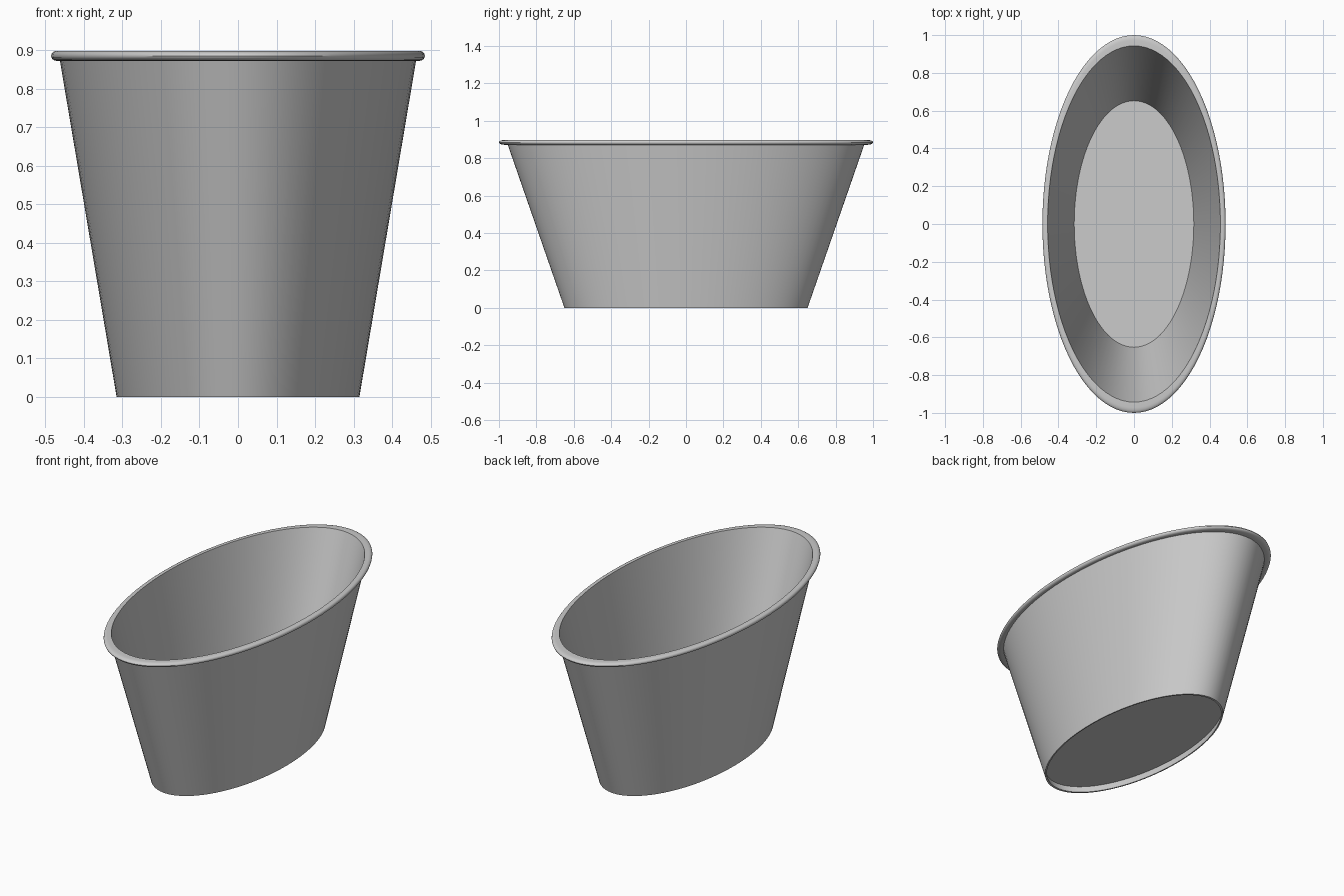
import bpy, bmesh, math

if "Cube" in bpy.data.objects:
    bpy.data.objects.remove(bpy.data.objects["Cube"], do_unlink=True)

SEGMENTS = 96
X_RATIO = 0.485          # width of the oval against its length
RIM_Z, RIM_H = 0.885, 0.013

grey = bpy.data.materials.new("grey metal")
grey.use_nodes = True
colour = (0.6, 0.6, 0.6, 1)
grey.diffuse_color = colour
grey.node_tree.nodes["Principled BSDF"].inputs["Base Color"].default_value = colour


def oval_lathe(name, profile, closed=False):
    """Turn a (radius, z) profile round z, then squash it to an oval."""
    bm = bmesh.new()
    verts = [bm.verts.new((0, r, z)) for r, z in profile]
    pairs = list(zip(verts, verts[1:]))
    if closed:
        pairs.append((verts[-1], verts[0]))
    edges = [bm.edges.new(p) for p in pairs]
    bmesh.ops.spin(bm, geom=verts + edges, cent=(0, 0, 0), axis=(0, 0, 1),
                   angle=math.tau, steps=SEGMENTS, use_merge=False)
    bmesh.ops.remove_doubles(bm, verts=bm.verts, dist=0.0001)
    bmesh.ops.scale(bm, vec=(X_RATIO, 1, 1), verts=bm.verts)
    bmesh.ops.recalc_face_normals(bm, faces=bm.faces)
    mesh = bpy.data.meshes.new(name)
    bm.to_mesh(mesh)
    bm.free()
    mesh.materials.append(grey)
    obj = bpy.data.objects.new(name, mesh)
    bpy.context.collection.objects.link(obj)
    bpy.ops.object.select_all(action="DESELECT")
    obj.select_set(True)
    bpy.context.view_layer.objects.active = obj
    bpy.ops.object.shade_smooth_by_angle(angle=math.radians(35))
    return obj


# Tapered wall with its rolled rim
outer_edge = []
for i in range(9):
    a = -math.pi / 2 + math.pi * i / 8
    outer_edge.append((0.972 + 0.028 * math.cos(a), RIM_Z + RIM_H * math.sin(a)))
oval_lathe("tub_wall",
           [(0.637, 0), (0.65, 0), (0.953, RIM_Z - RIM_H)] + outer_edge
           + [(0.943, RIM_Z + RIM_H)], closed=True)

# Raised floor, leaving a shallow foot ring beneath
oval_lathe("tub_floor", [(0, 0.04), (0.655, 0.04), (0.657, 0.046), (0, 0.046)])
